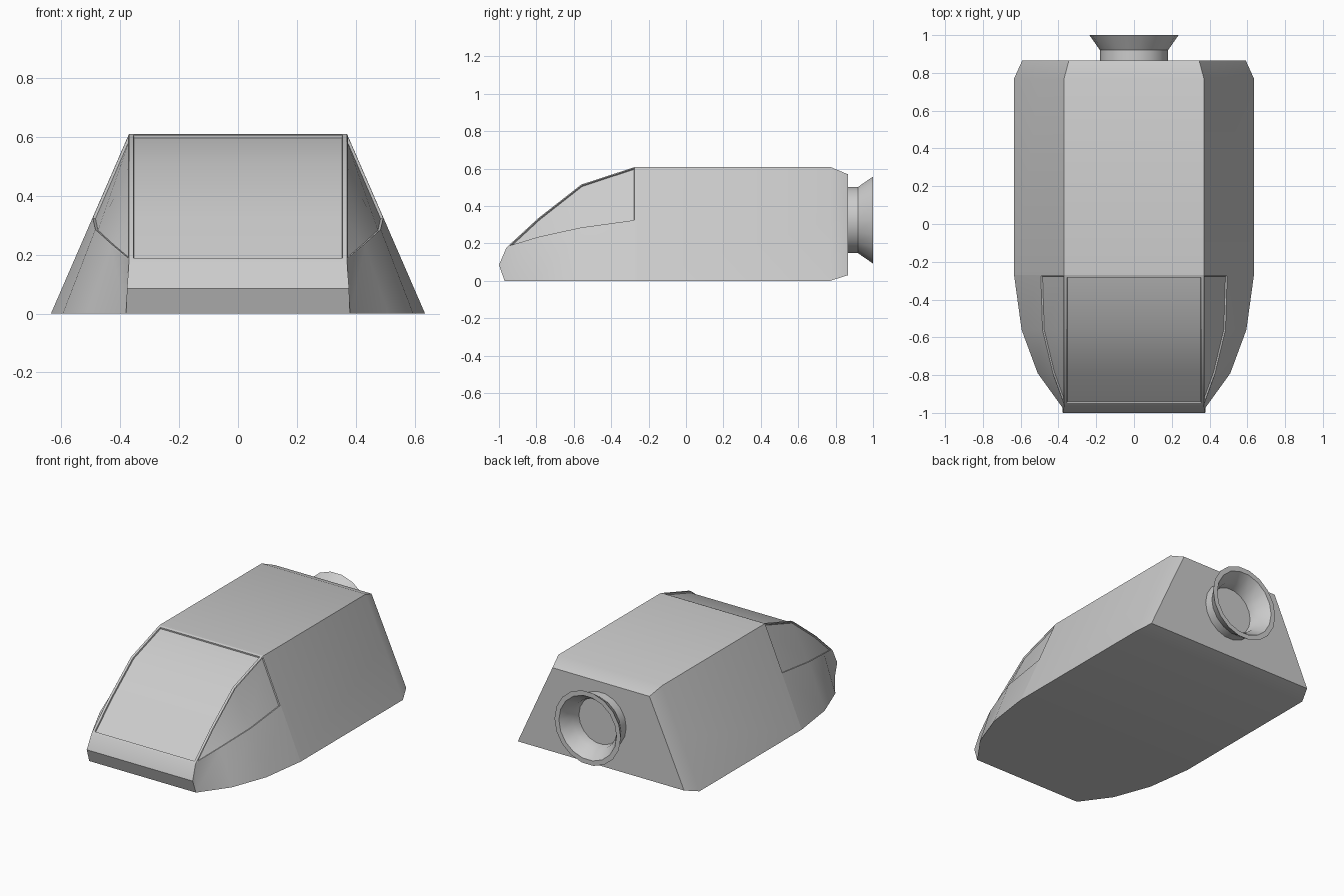
import bpy, bmesh, math

if "Cube" in bpy.data.objects:
    bpy.data.objects.remove(bpy.data.objects["Cube"])

# Hull stations, nose to tail: (x, y, z) of bottom, middle and top points of the right half
STATIONS = [
    ((.38, -.97, 0), (.377, -1, .085), (.37, -.96, .178)),
    ((.51, -.79, 0), (.432, -.79, .23), (.37, -.79, .335)),
    ((.595, -.56, 0), (.487, -.56, .28), (.37, -.56, .515)),
    ((.635, -.27, 0), (.496, -.27, .32), (.37, -.27, .61)),
    ((.635, .77, 0), (.496, .77, .32), (.37, .77, .61)),
    ((.592, .865, .03), (.460, .865, .32), (.345, .865, .57)),
]


def finish(bm, name, angle, crease_y=None):
    """Turn a bmesh into an object, smooth below the angle, crisp elsewhere."""
    bmesh.ops.recalc_face_normals(bm, faces=bm.faces)
    for f in bm.faces:
        f.smooth = True
    for e in bm.edges:
        soft = e.calc_face_angle(math.pi) < math.radians(angle)
        if crease_y is not None and all(abs(v.co.y - crease_y) < .001 for v in e.verts):
            soft = False
        e.smooth = soft
    me = bpy.data.meshes.new(name)
    bm.to_mesh(me)
    bm.free()
    ob = bpy.data.objects.new(name, me)
    bpy.context.collection.objects.link(ob)
    return ob


def build_hull():
    bm = bmesh.new()
    side = {s: [[bm.verts.new((s * x, y, z)) for x, y, z in st] for st in STATIONS]
            for s in (1, -1)}
    R, L = side[1], side[-1]
    windows = {1: [], -1: [], 0: []}

    # Side walls, with the side windows split off above the middle line
    for s, S in side.items():
        for i in range(len(S) - 1):
            (b0, m0, t0), (b1, m1, t1) = S[i], S[i + 1]
            if i == 0:
                bm.faces.new((b0, b1, m1))
                bm.faces.new((b0, m1, t0, m0))
                upper = bm.faces.new((t0, m1, t1))
            else:
                bm.faces.new((b0, b1, m1, m0))
                upper = bm.faces.new((m0, m1, t1, t0))
            if i < 3:
                windows[s].append(upper)

    # Floor, roof and windscreen
    for i in range(len(R) - 1):
        bm.faces.new((R[i][0], L[i][0], L[i + 1][0], R[i + 1][0]))
        top = bm.faces.new((R[i][2], R[i + 1][2], L[i + 1][2], L[i][2]))
        if i < 3:
            windows[0].append(top)

    # Nose and tail plates
    for k in (0, 1):
        bm.faces.new((R[0][k], R[0][k + 1], L[0][k + 1], L[0][k]))
    bm.faces.new(R[-1] + L[-1][::-1])
    bmesh.ops.recalc_face_normals(bm, faces=bm.faces)

    # Flush frame, then recessed pane
    for key, faces in windows.items():
        rim = .015 if key == 0 else .006
        bmesh.ops.inset_region(bm, faces=faces, thickness=rim, use_even_offset=True)
        bmesh.ops.inset_region(bm, faces=faces, thickness=.002, depth=-.009,
                               use_even_offset=True)
    return finish(bm, "hull", 26, crease_y=-.27)


def build_nozzle():
    # (radius, y) profile revolved around the y axis
    profile = [(.18, .86), (.18, .92), (.236, 1), (.205, 1), (.158, .93), (.15, .875)]
    n, cz = 18, .325
    bm = bmesh.new()
    rings = [[bm.verts.new((r * math.cos(2 * math.pi * k / n), y,
                            cz + r * math.sin(2 * math.pi * k / n)))
              for k in range(n)] for r, y in profile]
    for a, b in zip(rings, rings[1:]):
        for k in range(n):
            j = (k + 1) % n
            bm.faces.new((a[k], a[j], b[j], b[k]))
    bm.faces.new(rings[-1])
    bm.faces.new(rings[0][::-1])
    return finish(bm, "exhaust_nozzle", 28)


build_hull()
build_nozzle()
